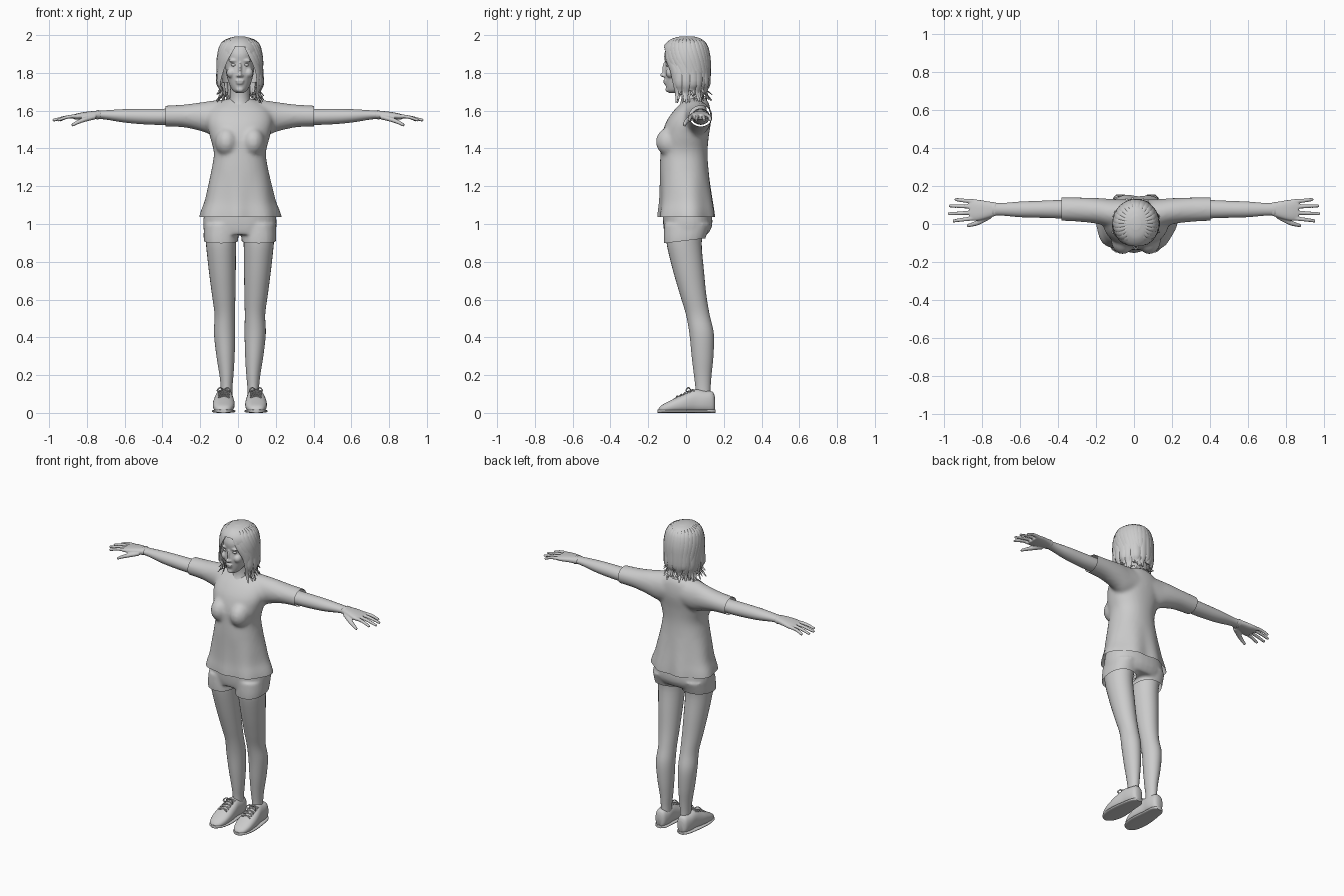
import bpy, bmesh, math, random
from mathutils import Vector, Matrix

if "Cube" in bpy.data.objects:
    bpy.data.objects.remove(bpy.data.objects["Cube"])
random.seed(4)
MID = 0.01  # body centre line


def spline(rows, k):
    """Catmull-Rom interpolation of rows of numbers."""
    out = []
    for i in range(len(rows) - 1):
        p0, p1, p2 = rows[max(i - 1, 0)], rows[i], rows[i + 1]
        p3 = rows[min(i + 2, len(rows) - 1)]
        for j in range(k):
            t = j / k
            out.append([0.5 * (2*b + (c - a)*t + (2*a - 5*b + 4*c - d)*t*t + (3*b - a - 3*c + d)*t**3)
                        for a, b, c, d in zip(p0, p1, p2, p3)])
    return out + [list(rows[-1])]


def skin(bm, rings, cap=True):
    vs = [[bm.verts.new(p) for p in r] for r in rings]
    n = len(vs[0])
    for a, b in zip(vs, vs[1:]):
        for i in range(n):
            bm.faces.new((a[i], a[(i + 1) % n], b[(i + 1) % n], b[i]))
    if cap:
        bm.faces.new(vs[0][::-1])
        bm.faces.new(vs[-1])


def loft(bm, axis, rows, n=28, p=2.0, k=4, cap=True):
    """rows: position on axis, then low/high extents on the other two axes."""
    rings = []
    for t, a0, a1, b0, b1 in spline(rows, k):
        ring = []
        for i in range(n):
            c, s = math.cos(2*math.pi*i/n), math.sin(2*math.pi*i/n)
            a = (a0 + a1)/2 + (a1 - a0)/2 * math.copysign(abs(c)**(2/p), c)
            b = (b0 + b1)/2 + (b1 - b0)/2 * math.copysign(abs(s)**(2/p), s)
            x, y, z = {'x': (t, a, b), 'y': (a, t, b), 'z': (a, b, t)}[axis]
            ring.append((x, y, max(z, 0)))
        rings.append(ring)
    skin(bm, rings, cap)


def tube(bm, pts, w, h, normal, n=8, k=3):
    """Tube through pts; w and h give half width and half thickness along it."""
    pts = [Vector(q) for q in spline(pts, k)]
    rings = []
    for i, q in enumerate(pts):
        t = i / (len(pts) - 1)
        d = (pts[min(i + 1, len(pts) - 1)] - pts[max(i - 1, 0)]).normalized()
        s = d.cross(normal(q)).normalized()
        u = s.cross(d)
        rings.append([q + s*w(t)*math.cos(2*math.pi*j/n) + u*h(t)*math.sin(2*math.pi*j/n) for j in range(n)])
    skin(bm, rings)


def ball(bm, c, r):
    bmesh.ops.create_uvsphere(bm, u_segments=20, v_segments=12, radius=1,
                              matrix=Matrix.Translation(c) @ Matrix.Diagonal((*r, 1)))


def finish(name, bm, mirror=False, voxel=0, smooth=4, cuts=(), shift=MID, shape=None):
    bmesh.ops.recalc_face_normals(bm, faces=bm.faces[:])
    me = bpy.data.meshes.new(name)
    bm.to_mesh(me)
    bm.free()
    ob = bpy.data.objects.new(name, me)
    bpy.context.collection.objects.link(ob)
    ob.location.x = shift
    if mirror:
        m = ob.modifiers.new("mirror", 'MIRROR')
        m.use_mirror_merge = False
    if voxel:
        m = ob.modifiers.new("blend", 'REMESH')
        m.mode, m.voxel_size = 'VOXEL', voxel
        m = ob.modifiers.new("soften", 'SMOOTH')
        m.factor, m.iterations = 0.5, smooth
    dg = bpy.context.evaluated_depsgraph_get()
    me = bpy.data.meshes.new_from_object(ob.evaluated_get(dg))
    ob.modifiers.clear()
    ob.data = me
    bm = bmesh.new()
    bm.from_mesh(me)
    for co, no in cuts:
        bmesh.ops.bisect_plane(bm, geom=bm.verts[:] + bm.edges[:] + bm.faces[:],
                               plane_co=co, plane_no=no, clear_outer=True)
    if shape:
        for v in bm.verts:
            shape(v.co)
    bm.to_mesh(me)
    bm.free()
    me.shade_smooth()
    me.set_sharp_from_angle(angle=math.radians(50))
    return ob


UP = lambda q: Vector((0, 0, 1))

# shirt: torso, bust and sleeves blended, then opened at hem and cuffs
bm = bmesh.new()
loft(bm, 'z', [(z, -x, x, y0, y1) for z, x, y0, y1 in [
    (1.00, .222, -.15, .155), (1.06, .21, -.146, .15), (1.12, .188, -.14, .142), (1.2, .17, -.138, .13),
    (1.3, .148, -.138, .118), (1.38, .138, -.135, .114), (1.46, .158, -.13, .12), (1.54, .175, -.105, .132),
    (1.6, .16, -.065, .13), (1.64, .115, -.025, .12), (1.665, .06, .0, .105)]], n=40, p=2.2)
ball(bm, (.07, -.082, 1.435), (.062, .078, .078))
ball(bm, (-.07, -.082, 1.435), (.062, .078, .078))
for s in (1, -1):
    loft(bm, 'x', [(s*.05, -.03, .13, 1.47, 1.66), (s*.13, -.02, .132, 1.465, 1.655), (s*.2, .0, .137, 1.49, 1.645),
                   (s*.3, .012, .14, 1.512, 1.632), (s*.43, .018, .14, 1.516, 1.625)])


def hem_folds(co):
    if co.z < 1.28:
        f = 1 + .035 * (1.28 - co.z)/.24 * math.sin(7*math.atan2(co.y, co.x) + .6)
        co.x *= f
        co.y *= f


finish("shirt", bm, voxel=.011, smooth=5, shape=hem_folds,
       cuts=[((0, 0, 1.038), (0, 0, -1)), ((.393, 0, 0), (1, 0, 0)), ((-.393, 0, 0), (-1, 0, 0))])

# collar
bpy.ops.mesh.primitive_torus_add(major_radius=.086, minor_radius=.006, major_segments=40, minor_segments=8,
                                 location=(MID, .025, 1.625), rotation=(.42, 0, 0))
bpy.context.object.name = "collar"
bpy.context.object.scale = (.85, 1, 1)
bpy.ops.object.shade_smooth()

# shorts
bm = bmesh.new()
loft(bm, 'z', [(.945, -.185, .185, -.112, .115), (.99, -.194, .194, -.12, .138), (1.06, -.188, .188, -.122, .135),
               (1.14, -.16, .16, -.115, .11)], n=36, p=2.3)
for s in (1, -1):
    loft(bm, 'z', [(.87, *sorted((s*.012, s*.186)), -.115, .086), (.93, *sorted((s*.008, s*.192)), -.118, .105),
                   (1.0, *sorted((s*.005, s*.19)), -.115, .13)], p=2.3)
finish("shorts", bm, voxel=.009, cuts=[((0, 0, .912), (0, .12, -1))])

# legs
bm = bmesh.new()
loft(bm, 'z', [(.98, .015, .183, -.1, .1), (.9, .02, .18, -.103, .083), (.75, .022, .164, -.068, .095),
               (.62, .024, .147, -.03, .108), (.52, .026, .134, .0, .125), (.42, .025, .137, .018, .147),
               (.3, .028, .124, .03, .145), (.2, .034, .108, .042, .135), (.13, .04, .101, .05, .13),
               (.06, .04, .1, .05, .13)])
finish("legs", bm, mirror=True)

# shoes with soles and laces
bm = bmesh.new()
loft(bm, 'y', [(-.146, .075, .1, .012, .022), (-.13, .05, .125, 0, .04), (-.09, .033, .14, 0, .062),
               (-.04, .028, .143, 0, .087), (0, .03, .14, 0, .104), (.05, .035, .131, 0, .125),
               (.1, .035, .126, 0, .118), (.14, .045, .115, 0, .112), (.153, .06, .1, .01, .085)], p=2.4)
finish("shoes", bm, mirror=True)
bm = bmesh.new()
loft(bm, 'y', [(-.15, .07, .105, 0, .018), (-.13, .045, .13, 0, .018), (-.08, .027, .145, 0, .018),
               (-.02, .024, .147, 0, .018), (.06, .032, .138, 0, .018), (.13, .038, .123, 0, .018),
               (.156, .06, .102, 0, .018)], p=3)
finish("shoe_soles", bm, mirror=True)
bm = bmesh.new()
thin = lambda t: .0035
for i in range(5):
    y, z = -.045 + i*.02, .087 + i*.0085
    for e in (-.008, .008):
        tube(bm, [(.056, y - e, z - .006), (.085, y, z + .003), (.114, y + e, z - .006)], thin, thin, UP, 6)
for s in (1, -1):
    tube(bm, [(.085, .025, .122), (.085 + s*.02, .012, .134), (.085 + s*.035, .0, .118),
              (.085 + s*.02, .008, .112), (.085, .025, .118)], thin, thin, UP, 6)
finish("shoe_laces", bm, mirror=True)

# arms
bm = bmesh.new()
loft(bm, 'x', [(.3, .03, .125, 1.53, 1.612), (.4, .03, .126, 1.525, 1.61), (.5, .033, .122, 1.528, 1.61),
               (.6, .036, .118, 1.537, 1.608), (.7, .045, .11, 1.553, 1.602), (.75, .045, .112, 1.557, 1.599)])
finish("arms", bm, mirror=True, shift=0)
bm = bmesh.new()
loft(bm, 'x', [(.738, .041, .116, 1.552, 1.604), (.75, .041, .117, 1.552, 1.603)], cap=False)
finish("wrist_bands", bm, mirror=True, shift=0)

# hands: palm, four fingers and thumb blended
bm = bmesh.new()
loft(bm, 'x', [(.725, .045, .112, 1.557, 1.6), (.78, .028, .121, 1.556, 1.597), (.83, .017, .129, 1.553, 1.59),
               (.868, .018, .129, 1.553, 1.581)], p=2.4)
for y0, y1, tip in [(.118, .13, .945), (.09, .096, .976), (.061, .054, .981), (.031, .016, .955)]:
    tube(bm, [(.84, y0, 1.571), (.9, (y0 + y1)/2, 1.567), (tip, y1, 1.549)],
         lambda t: .0125 - .004*t, lambda t: .0115 - .004*t, UP, 10)
tube(bm, [(.76, .045, 1.568), (.815, .012, 1.552), (.85, -.002, 1.538), (.88, -.009, 1.522)],
     lambda t: .018 - .01*t, lambda t: .015 - .007*t, UP, 10)
finish("hands", bm, mirror=True, voxel=.0045, smooth=2, shift=0)

# neck
bm = bmesh.new()
loft(bm, 'z', [(1.57, -.08, .08, -.08, .11), (1.6, -.072, .072, -.056, .11), (1.64, -.058, .058, -.03, .1),
               (1.69, -.052, .052, -.025, .09), (1.77, -.05, .05, -.04, .09)])
finish("neck", bm)

# head with brow, cheeks, nose and lips
bm = bmesh.new()
loft(bm, 'z', [(z, -x, x, y0, y1) for z, x, y0, y1 in [
    (1.694, .02, -.09, -.03), (1.706, .037, -.101, .0), (1.73, .052, -.107, .04), (1.76, .063, -.111, .07),
    (1.8, .073, -.114, .09), (1.845, .077, -.11, .103), (1.9, .08, -.115, .106), (1.95, .066, -.09, .085),
    (1.983, .03, -.035, .045)]], n=36, p=2.1)
for s in (1, -1):
    ball(bm, (s*.033, -.1, 1.865), (.028, .013, .009))
    ball(bm, (s*.045, -.078, 1.8), (.026, .03, .028))
    ball(bm, (s*.011, -.117, 1.785), (.008, .01, .007))
for c, r in [((0, -.121, 1.789), (.011, .018, .011)), ((0, -.112, 1.82), (.009, .014, .038)),
             ((0, -.112, 1.758), (.024, .009, .006)), ((0, -.109, 1.746), (.02, .01, .007)),
             ((0, -.097, 1.712), (.02, .012, .014))]:
    ball(bm, c, r)
finish("head", bm, voxel=.005, smooth=3)
bm = bmesh.new()
ball(bm, (.032, -.097, 1.842), (.016, .01, .008))
finish("eyes", bm, mirror=True)

# hair: shell with a face opening, then overlapping locks from the parting
bm = bmesh.new()
loft(bm, 'z', [(z, -x, x, y0, y1) for z, x, y0, y1 in [
    (1.67, .085, -.05, .09), (1.72, .098, -.08, .1), (1.8, .11, -.105, .115), (1.88, .113, -.122, .12),
    (1.94, .1, -.118, .112), (1.978, .066, -.08, .085), (1.993, .025, -.03, .04)]], n=48, k=6)
gone = []
for f in bm.faces:
    c = f.calc_center_median()
    if c.z < 1.68 or (c.y < -.04 and c.z < 1.94 - 9*c.x**2 and (abs(c.x) < .078 or c.z < 1.83)):
        gone.append(f)
bmesh.ops.delete(bm, geom=gone, context='FACES')
finish("hair_shell", bm)

bm = bmesh.new()
radial = lambda q: (q - Vector((0, 0, 1.84))).normalized()
for s in (1, -1):
    for i in range(13):
        a0 = 14 + i*13.5
        a1 = 64 + (a0 - 14)*.68 + random.uniform(-4, 4)
        tip = random.uniform(1.635, 1.69)
        flick = random.uniform(.92, 1.2)
        pts = []
        for z, r, m in [(1.985, .42, 0), (1.957, .82, .1), (1.885, 1.0, .5), (1.81, 1.02, .9),
                        (1.74, .99 + random.uniform(-.03, .08), 1), ((1.74 + tip)/2, .9, 1), (tip, flick, 1.02)]:
            a = math.radians(a0 + (a1 - a0)*m)
            pts.append((s*.114*r*math.sin(a), .003 - .119*r*math.cos(a), z))
        tube(bm, pts, lambda t: .004 + .021*min(1, 4*t)*min(1, 2.2*(1 - t)),
             lambda t: .002 + .006*min(1, 5*t)*min(1, 2*(1 - t)), radial)
    # short ragged ends beneath the long locks
    for i in range(8):
        a = math.radians(70 + i*14 + random.uniform(-5, 5))
        d = Vector((s*math.sin(a), -math.cos(a), 0))
        pts = [d*.098 + Vector((0, 0, 1.75)), d*.09 + Vector((0, 0, 1.69)),
               d*random.uniform(.1, .135) + Vector((0, 0, random.uniform(1.63, 1.67)))]
        tube(bm, pts, lambda t: .014*(1 - t) + .002, lambda t: .005*(1 - t) + .001, radial)
finish("hair_locks", bm)
